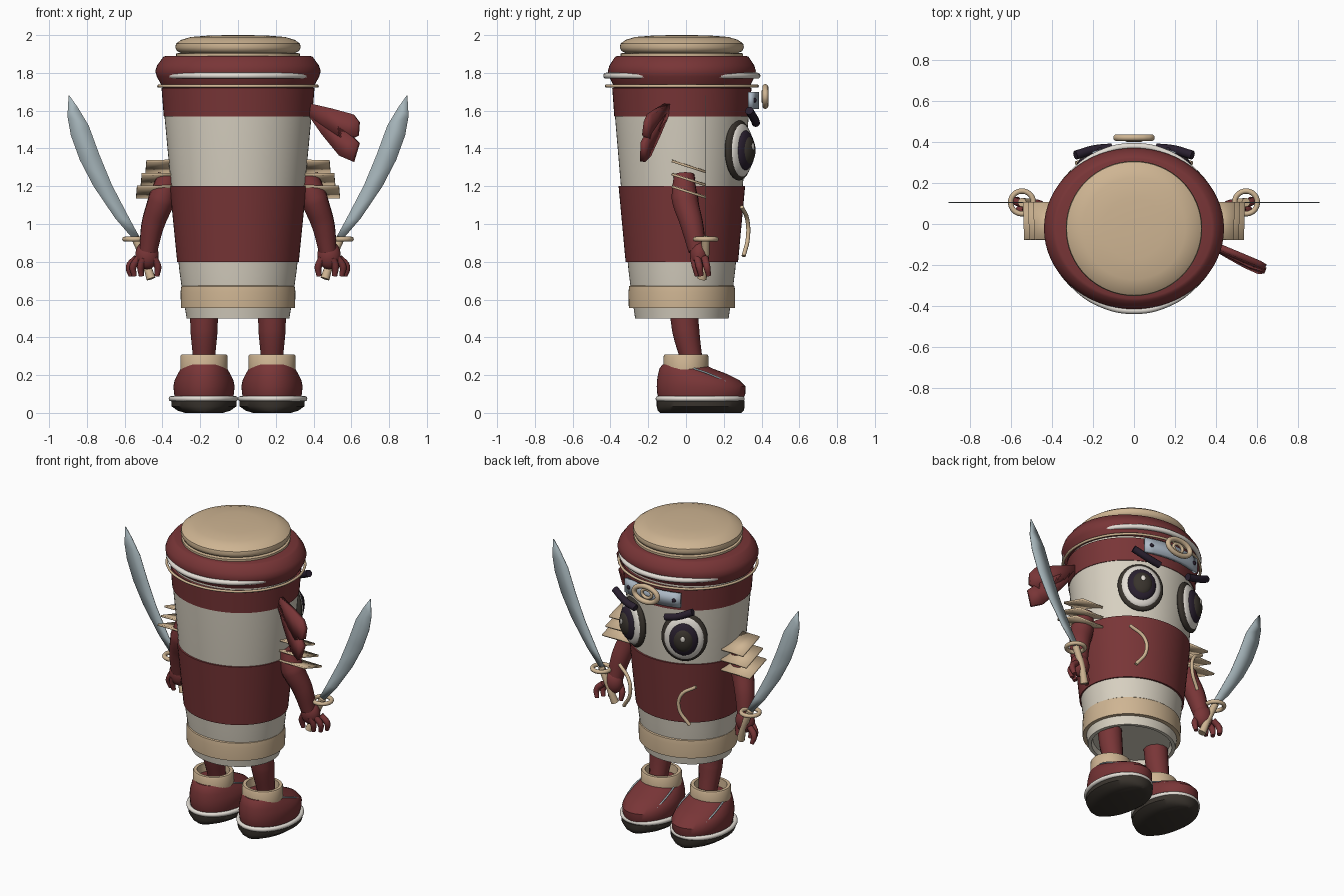
import bpy, bmesh, math
from mathutils import Vector, Matrix

cube = bpy.data.objects.get("Cube")
if cube:
    bpy.data.objects.remove(cube, do_unlink=True)


def material(name, r, g, b):
    m = bpy.data.materials.new(name)
    m.use_nodes = True
    m.diffuse_color = (r, g, b, 1)
    m.node_tree.nodes["Principled BSDF"].inputs["Base Color"].default_value = (r, g, b, 1)
    return m


RED = material("dark red", .19, .036, .038)
CREAM = material("cream", .68, .63, .53)
WHITE = material("off white", .76, .72, .66)
BEIGE = material("beige", .62, .46, .29)
BROWN = material("dark brown", .04, .033, .026)
PURPLE = material("dark purple", .022, .014, .028)
STEEL = material("blade steel", .38, .46, .49)
PLATE = material("plate blue grey", .42, .49, .57)
CY = -.022  # depth of the cup axis


def finish(name, bm, mat, angle=40):
    bmesh.ops.recalc_face_normals(bm, faces=bm.faces)
    me = bpy.data.meshes.new(name)
    bm.to_mesh(me)
    bm.free()
    me.materials.append(mat)
    me.shade_smooth()
    me.set_sharp_from_angle(angle=math.radians(angle))
    ob = bpy.data.objects.new(name, me)
    bpy.context.collection.objects.link(ob)
    return ob


def loft(name, rings, mat, n=48, cap=True):
    """Skin horizontal ellipses given as (x, y, z, rx, ry)."""
    bm = bmesh.new()
    loops = []
    for x, y, z, rx, ry in rings:
        loops.append([bm.verts.new((x + rx * math.cos(i * math.tau / n),
                                    y + ry * math.sin(i * math.tau / n), z)) for i in range(n)])
    for a, b in zip(loops, loops[1:]):
        for i in range(n):
            j = (i + 1) % n
            bm.faces.new((a[i], a[j], b[j], b[i]))
    if cap:
        bm.faces.new(loops[0])
        bm.faces.new(loops[-1])
    return finish(name, bm, mat)


def lathe(name, profile, mat, squash=.91):
    return loft(name, [(0, CY, z, r, r * squash) for r, z in profile], mat, 64)


def ball(name, loc, size, mat, turn=0):
    bm = bmesh.new()
    m = Matrix.Translation(loc) @ Matrix.Rotation(turn, 4, 'Z') @ Matrix.Diagonal((*size, 1))
    bmesh.ops.create_uvsphere(bm, u_segments=32, v_segments=16, radius=1, matrix=m)
    return finish(name, bm, mat)


def tube(name, pts, mat, radius, radii=None, cyclic=False):
    cu = bpy.data.curves.new(name, 'CURVE')
    cu.dimensions = '3D'
    cu.bevel_depth = radius
    cu.bevel_resolution = 4
    cu.use_fill_caps = True
    sp = cu.splines.new('BEZIER')
    sp.use_cyclic_u = cyclic
    sp.bezier_points.add(len(pts) - 1)
    for i, (bp, p) in enumerate(zip(sp.bezier_points, pts)):
        bp.co = p
        bp.radius = radii[i] if radii else 1
        bp.handle_left_type = bp.handle_right_type = 'AUTO'
    tmp = bpy.data.objects.new(name, cu)
    bpy.context.collection.objects.link(tmp)
    bpy.context.view_layer.update()
    dg = bpy.context.evaluated_depsgraph_get()
    bm = bmesh.new()
    bm.from_mesh(bpy.data.meshes.new_from_object(tmp.evaluated_get(dg)))
    bpy.data.objects.remove(tmp)
    return finish(name, bm, mat)


def ring(name, loc, rx, ry, thick, mat, upright=False):
    pts = []
    for i in range(16):
        a = i * math.tau / 16
        u, v = rx * math.cos(a), ry * math.sin(a)
        pts.append(Vector(loc) + Vector((u, 0, v) if upright else (u, v, 0)))
    return tube(name, pts, mat, thick, cyclic=True)


def strip(name, left, right, mat, thick=0):
    """Ribbon between two rows of points, optionally thickened."""
    bm = bmesh.new()
    a = [bm.verts.new(p) for p in left]
    b = [bm.verts.new(p) for p in right]
    for i in range(len(a) - 1):
        bm.faces.new((a[i], a[i + 1], b[i + 1], b[i]))
    ob = finish(name, bm, mat)
    if thick:
        mod = ob.modifiers.new("thickness", 'SOLIDIFY')
        mod.thickness = thick
        mod.offset = 0
    return ob


# Cup, sleeve, head band, lid and cap
lathe("cup", [(.24, .53), (.25, .5), (.272, .5), (.28, .55), (.292, .62), (.31, .75),
              (.35, 1.15), (.39, 1.58), (.395, 1.75)], CREAM)
lathe("cup_sleeve", [(.30, .8), (.322, .8), (.362, 1.2), (.34, 1.2)], RED, .925)
lathe("belt", [(.27, .555), (.302, .555), (.304, .64), (.3, .67), (.285, .682)], BEIGE, .93)
lathe("head_band", [(.38, 1.57), (.393, 1.57), (.405, 1.72), (.38, 1.725)], RED)
lathe("lid", [(.38, 1.735), (.405, 1.735), (.43, 1.78), (.438, 1.81), (.428, 1.84),
              (.395, 1.885), (.38, 1.89), (.3, 1.89)], RED, .895)
lathe("cap_rim", [(.32, 1.885), (.327, 1.89), (.327, 1.903), (.31, 1.906)], BEIGE, .99)
lathe("lid_cap", [(.3, 1.905), (.322, 1.915), (.332, 1.935), (.328, 1.955), (.3, 1.975),
                  (.25, 1.99), (.15, 1.998), (.05, 2)], BEIGE, .99)
ring("white_lid_ring", (0, CY, 1.785), .402, .4, .016, WHITE)
ring("beige_lid_ring", (0, CY, 1.73), .42, .4, .008, BEIGE)


# Knotted band tails
def tail_point(x, z):
    return (x, -.11 - .38 * (x - .4) - .15 * (1.6 - z), z)


strip("upper_tail", [tail_point(*p) for p in ((.37, 1.64), (.5, 1.61), (.61, 1.58), (.64, 1.54))],
      [tail_point(*p) for p in ((.38, 1.57), (.48, 1.5), (.57, 1.44), (.635, 1.47))], RED, .03)
strip("lower_tail", [tail_point(*p) for p in ((.38, 1.61), (.5, 1.54), (.61, 1.46), (.64, 1.43))],
      [tail_point(*p) for p in ((.38, 1.57), (.45, 1.47), (.54, 1.36), (.61, 1.33))], RED, .03)

# Forehead plate with studs and a ring ornament
xs = [-.2 + .05 * i for i in range(9)]
strip("forehead_plate", [(x, .375 - .9 * x * x, 1.61) for x in xs],
      [(x, .375 - .9 * x * x, 1.70) for x in xs], PLATE, .025)
for s in (1, -1):
    ball("plate_stud", (s * .165, .363, 1.655), (.013, .01, .013), PURPLE)
ring("ornament_ring", (0, .42, 1.675), .085, .05, .016, BEIGE, True)
ring("ornament_inner_ring", (0, .41, 1.675), .035, .027, .01, BEIGE, True)

for s, side in ((1, "left_"), (-1, "right_")):
    # Eye, layered outwards along its facing direction
    tilt = math.radians(28)
    out = Vector((s * math.sin(tilt), math.cos(tilt), 0))
    centre = Vector((s * .185, .28, 1.39))
    for part, d, size, mat in (("eye_rim", 0, (.14, .04, .16), BROWN),
                               ("eye_white", .012, (.122, .042, .142), WHITE),
                               ("eye_iris", .035, (.088, .04, .106), PURPLE),
                               ("eye_pupil", .052, (.062, .035, .076), BROWN)):
        ball(side + part, centre + out * d, size, mat, -s * tilt)
    ball(side + "eye_glint", centre + out * .085 + Vector((0, 0, .02)), (.014, .006, .018), WHITE, -s * tilt)
    tube(side + "eyebrow", [(s * .11, .37, 1.535), (s * .19, .362, 1.555), (s * .285, .335, 1.6)],
         PURPLE, .022)

    # Curved cord on the sleeve
    tube(side + "sleeve_cord", [(s * .28, .295, 1.09), (s * .19, .325, 1.02), (s * .18, .328, .93),
                                (s * .24, .305, .83)], BEIGE, .011)

    # Shoulder plates, each sloping towards the face side
    for outer, top in ((.485, 1.335), (.51, 1.265), (.535, 1.2)):
        strip(side + "shoulder_plate", [(s * .35, -.075, top), (s * .33, .105, top - .058)],
              [(s * outer, -.075, top - .002), (s * (outer + .005), .105, top - .06)], BEIGE, .012)

    # Arm, hand and fingers
    tube(side + "arm", [(s * .37, -.01, 1.26), (s * .405, -.005, 1.13), (s * .45, .03, 1.0),
                        (s * .475, .06, .86)], RED, .065, (.85, 1.1, .95, .75))
    ball(side + "hand", (s * .482, .07, .835), (.062, .05, .075), RED)
    for x, bend, y in ((.445, -.02, .05), (.5, .015, .04), (.525, .03, .06), (.535, .04, .1)):
        tube(side + "finger", [(s * x, y, .82), (s * (x + bend), y + .01, .775),
                               (s * (x + bend * .8), y + .02, .725)], RED, .019, (1, 1, .7))

    # Curved sword
    tube(side + "sword_handle", [(s * .46, .085, .71), (s * .49, .1, .8), (s * .545, .105, .93)],
         BEIGE, .022, (1.1, .9, 1))
    ring(side + "sword_guard", (s * .545, .105, .92), .055, .055, .013, BEIGE)
    inner = ((.515, .92), (.57, 1.02), (.667, 1.206), (.735, 1.37), (.79, 1.52), (.85, 1.62), (.893, 1.68))
    outer = ((.555, .92), (.65, 1.03), (.765, 1.2), (.838, 1.34), (.885, 1.47), (.903, 1.57), (.897, 1.68))
    strip(side + "sword_blade", [(s * x, .105, z) for x, z in inner],
          [(s * x, .105, z) for x, z in outer], STEEL, .004)

    # Leg and cuff
    x = s * .18
    tube(side + "leg", [(x, -.012, .54), (x, 0, .43), (x, .035, .26)], RED, .065, (1.15, 1.1, .85))
    loft(side + "ankle_cuff", [(x, 0, z, r, r * .95) for r, z in
                               ((.11, .22), (.125, .23), (.125, .3), (.12, .308), (.1, .308), (.095, .24))],
         BEIGE)

    # Shoe built from heel and toe limits at each height
    shoe = [(x, (heel + toe) / 2, z, w, (toe - heel) / 2) for z, w, heel, toe in
            ((.065, .15, -.14, .3), (.1, .158, -.152, .314), (.14, .162, -.155, .315), (.175, .155, -.153, .28),
             (.205, .14, -.148, .22), (.235, .122, -.14, .14), (.255, .105, -.125, .1))]
    loft(side + "shoe", shoe, RED)
    loft(side + "shoe_sole", [(x, .078, z, w, d) for z, w, d in
                              ((0, .1, .215), (.012, .14, .228), (.035, .172, .233), (.065, .172, .233))], BROWN)
    ring(side + "shoe_trim", (x + s * .003, .075, .075), .17, .222, .014, WHITE)
    for k in (1, -1):
        tube(side + "shoe_seam", [(x + k * .118, .04, .235), (x + k * .125, .12, .208),
                                  (x + k * .115, .21, .165)], STEEL, .005)
